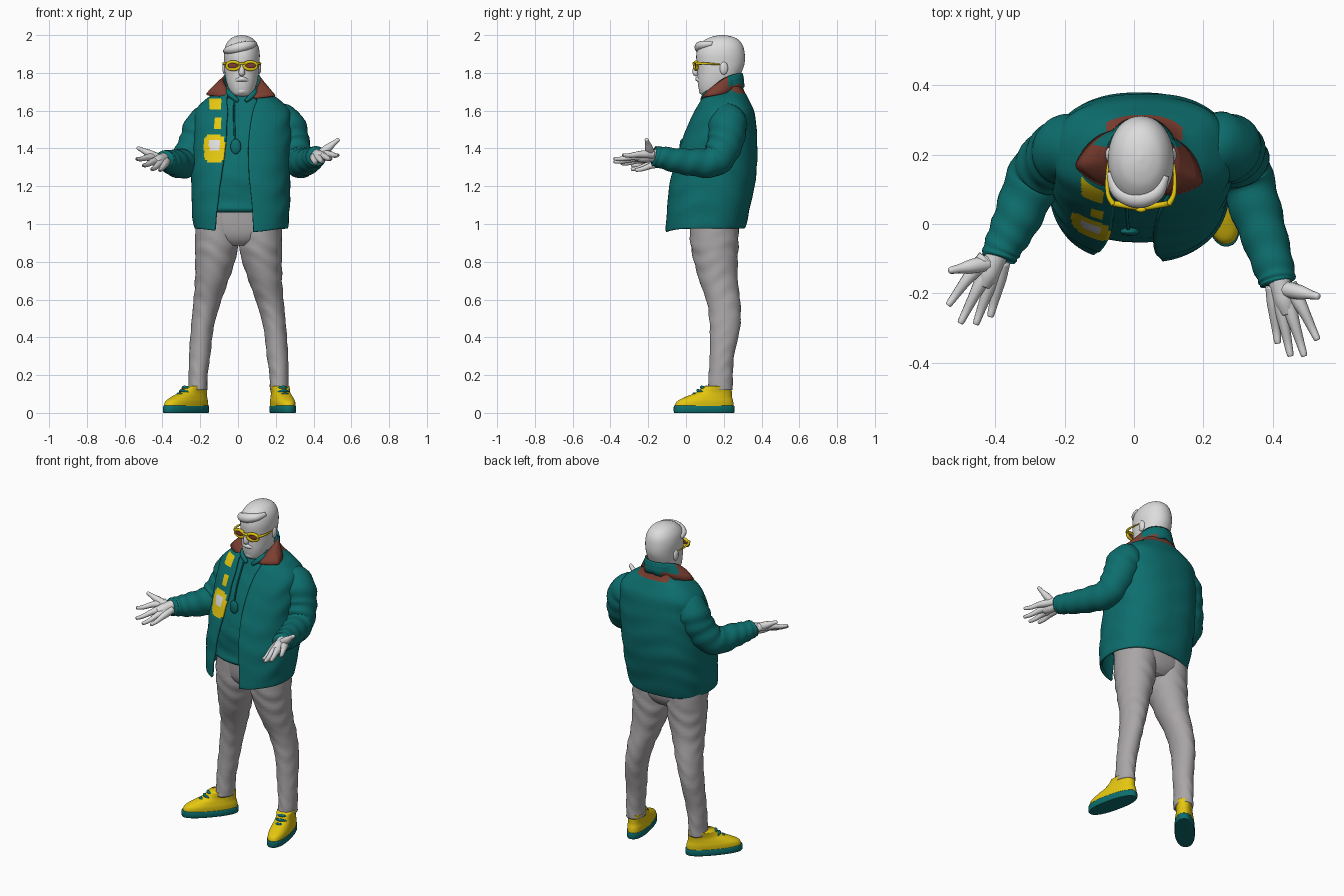
import bpy, bmesh, math
from math import sin, cos, pi, asin, exp
from mathutils import Vector


def material(name, r, g, b):
    m = bpy.data.materials.new(name)
    m.diffuse_color = (r, g, b, 1)
    return m


TEAL = material("teal", 0.004, 0.155, 0.155)
GREY = material("trouser grey", 0.40, 0.38, 0.385)
PALE = material("pale", 0.72, 0.72, 0.72)
YELLOW = material("yellow", 0.78, 0.57, 0.005)
BROWN = material("brown", 0.20, 0.048, 0.03)


def spline(keys, steps):
    """Smooth interpolation through a list of equal-length tuples."""
    out = []
    for i in range(len(keys) - 1):
        a, b, c, d = (keys[min(max(j, 0), len(keys) - 1)] for j in range(i - 1, i + 3))
        for s in range(steps):
            t = s / steps
            out.append([0.5 * (2 * q + (r - p) * t + (2 * p - 5 * q + 4 * r - u) * t * t
                               + (3 * q - p - 3 * r + u) * t ** 3) for p, q, r, u in zip(a, b, c, d)])
    return out + [list(keys[-1])]


def finish(bm, name, mats, rule=None):
    bmesh.ops.recalc_face_normals(bm, faces=bm.faces)
    for f in bm.faces:
        f.smooth = True
        if rule:
            f.material_index = rule(f.calc_center_median())
    me = bpy.data.meshes.new(name)
    bm.to_mesh(me)
    bm.free()
    for m in mats:
        me.materials.append(m)
    ob = bpy.data.objects.new(name, me)
    bpy.context.collection.objects.link(ob)
    return ob


def skin_rows(name, rows, mats, closed=True, caps=True, rule=None):
    bm = bmesh.new()
    vs = [[bm.verts.new(p) for p in r] for r in rows]
    n = len(rows[0])
    for a, b in zip(vs, vs[1:]):
        for i in range(n if closed else n - 1):
            j = (i + 1) % n
            bm.faces.new((a[i], a[j], b[j], b[i]))
    if caps and closed:
        bm.faces.new(vs[0][::-1])
        bm.faces.new(vs[-1])
    return finish(bm, name, mats, rule)


def power(v, p):
    return math.copysign(abs(v) ** p, v)


def loft(name, keys, mat, n=40, p=1.0, steps=6, fold=0.0):
    """Stack of horizontal rings: (z, cx, cy, rx, ry)."""
    rows = []
    for z, cx, cy, rx, ry in spline(keys, steps):
        ring = []
        for i in range(n):
            t = 2 * pi * i / n
            k = 1 + fold * sin(z * 70 + 3 * sin(t * 2)) * sin(t + z * 9)
            ring.append((cx + k * rx * power(sin(t), p), cy - k * ry * power(cos(t), p), z))
        rows.append(ring)
    return skin_rows(name, rows, [mat])


def tube(name, keys, mat, n=14, steps=5, fold=0.0):
    """Round tube along (x, y, z, radius) points."""
    pts = spline(keys, steps)
    rows, u = [], Vector((0.3, 0.2, 0.9))
    for i, q in enumerate(pts):
        t = (Vector(pts[min(i + 1, len(pts) - 1)][:3]) - Vector(pts[max(i - 1, 0)][:3])).normalized()
        u = (u - t * u.dot(t)).normalized()
        w = t.cross(u)
        ring = []
        for j in range(n):
            a = 2 * pi * j / n
            r = q[3] * (1 + fold * sin(i * 1.3 + 2 * sin(a)))
            ring.append(Vector(q[:3]) + u * r * cos(a) + w * r * sin(a))
        rows.append(ring)
    return skin_rows(name, rows, [mat])


def blob(name, loc, size, mat):
    bm = bmesh.new()
    bmesh.ops.create_uvsphere(bm, u_segments=20, v_segments=12, radius=1)
    for v in bm.verts:
        v.co = Vector(loc) + Vector(c * s for c, s in zip(v.co, size))
    return finish(bm, name, [mat])


# trousers
LEG = [(.12, .215, .18, .05, .066), (.2, .214, .184, .05, .064), (.3, .206, .19, .056, .064),
       (.45, .192, .206, .06, .08), (.58, .168, .2, .072, .088), (.7, .142, .172, .088, .102),
       (.82, .122, .156, .108, .118), (.92, .115, .15, .115, .128), (1.1, .11, .15, .115, .13)]
for side, s in (("left", 1), ("right", -1)):
    loft(side + "_trouser_leg", [(z, s * x + .003, y, a, b) for z, x, y, a, b in LEG], GREY, fold=.03)
loft("trouser_seat", [(.885, 0, .15, .1, .085), (.92, 0, .15, .17, .115), (.98, 0, .15, .222, .13),
                      (1.12, 0, .15, .22, .135)], GREY, p=.9)

# shoes: upper, sole and laces, turned outwards
for side, x, y, deg in (("left", .237, .096, 13), ("right", -.275, .118, -42)):
    parts = [
        loft(side + "_shoe", [(.03, 0, 0, .055, .16), (.06, 0, .005, .055, .152), (.085, 0, .025, .05, .125),
                              (.11, 0, .055, .046, .094), (.142, 0, .072, .05, .076)], YELLOW, p=.85),
        loft(side + "_sole", [(0, 0, 0, .053, .159), (.004, 0, 0, .057, .164), (.034, 0, 0, .057, .164),
                              (.038, 0, 0, .053, .16)], TEAL, p=.85, steps=2)]
    for k in range(3):
        yy, zz = -.055 + .021 * k, .1 + .018 * k
        parts.append(tube(side + "_lace", [(-.03, yy + .02, zz - .008, .006), (0, yy, zz, .009),
                                           (.03, yy + .02, zz - .008, .006)], TEAL, n=8))
    for o in parts:
        o.location = (x, y, 0)
        o.rotation_euler[2] = math.radians(deg)

# jumper
loft("jumper", [(1.06, .01, .13, .2, .165), (1.08, .01, .125, .215, .178), (1.13, .01, .13, .215, .175),
                (1.25, .01, .14, .22, .19), (1.4, .015, .16, .215, .172), (1.52, .02, .18, .2, .15),
                (1.61, .02, .19, .17, .115), (1.67, .02, .19, .11, .088), (1.715, .02, .19, .083, .08)],
     TEAL, p=.85, fold=.015)
tube("jumper_cord", [(-.02, .09, 1.66, .005), (-.02, .02, 1.53, .005), (-.015, -.022, 1.42, .005)], TEAL, n=8)
blob("cord_pendant", (-.012, -.022, 1.41), (.028, .012, .04), TEAL)
for s in (-1, 1):
    tube("shirt_collar", [(.02 + s * .085, .17, 1.715, .014), (.02 + s * .06, .105, 1.685, .016),
                          (.02 + s * .02, .085, 1.65, .01)], TEAL, n=10)

# open jacket shell: (z, cx, cy, rx, ry, left edge x, right edge x)
JACKET = [(.975, .015, .10, .24, .203, -.125, .08), (.99, .015, .103, .25, .213, -.123, .082),
          (1.1, .015, .12, .26, .222, -.11, .075), (1.25, .015, .145, .262, .226, -.09, .06),
          (1.4, .02, .17, .262, .208, -.068, .055), (1.52, .025, .19, .262, .182, -.06, .065),
          (1.60, .025, .202, .25, .158, -.055, .08), (1.66, .022, .205, .195, .127, -.06, .1),
          (1.70, .02, .21, .13, .1, -.05, .09), (1.73, .02, .21, .1, .087, -.045, .085)]
P, N = .82, 150
rows = []
for z, cx, cy, rx, ry, xl, xr in spline(JACKET, 12):
    t0 = asin(min(1, (xr - cx) / rx) ** (1 / P))
    t1 = 2 * pi - asin(min(1, (cx - xl) / rx) ** (1 / P))
    row = []
    for i in range(N + 1):
        t = t0 + (t1 - t0) * i / N
        k = 1 + .01 * sin(z * 45 + 2 * sin(3 * t)) * sin(2 * t + z * 8)
        dip = .02 * max(0, 1 - (z - .97) / .15) * max(0, cos(t)) ** 4
        row.append((cx + k * rx * power(sin(t), P), cy - k * ry * power(cos(t), P), z - dip))
    rows.append(row)


def jacket_rule(c):
    x, z = c.x + .125, c.z - 1.4
    if c.y < .15:
        if abs(x) < .027 and abs(z - .015) < .03:
            return 2
        if (x / .056) ** 4 + (z / .073) ** 4 < 1:
            return 1
        if abs(x - .005) < .032 and abs(z - .235) < .028 or abs(x - .018) < .016 and abs(z - .135) < .03:
            return 1
    return 3 if c.z > 1.69 and c.y > .24 and -.08 < c.x < .14 else 0


jacket = skin_rows("jacket", rows, [TEAL, YELLOW, PALE, BROWN], closed=False, rule=jacket_rule)
jacket.modifiers.new("cloth", "SOLIDIFY").thickness = .014

# jacket collar with open wings
angles = [math.radians(-150 + 4 * i) for i in range(76)]


def collar_point(a, k):
    d = abs(math.degrees(a))
    base = (.086, 1.70 - .04 * (d / 150) ** 2)
    top = (.1, 1.80 - .13 * (d / 150) ** 3)
    peak, reach = (115, .088) if a > 0 else (100, .085)
    wing = (.11 + reach * max(0, 1 - abs(d - peak) / 52) ** 1.15, 1.728 - .045 * d / 110)
    a0, b0, f = (base, top, k) if k <= 1 else (top, wing, k - 1)
    r, z = (p + (q - p) * f for p, q in zip(a0, b0))
    return (.02 + r * sin(a), .2 + r * cos(a), z + .012 * sin(pi * f) * (k > 1))


collar = skin_rows("jacket_collar", [[collar_point(a, k / 4) for a in angles] for k in range(9)], [BROWN, TEAL],
                   closed=False, rule=lambda c: int(c.y > .225 and c.z > 1.73))
collar.modifiers.new("cloth", "SOLIDIFY").thickness = .01

# sleeves
tube("left_sleeve", [(.15, .225, 1.56, .085), (.25, .222, 1.525, .1), (.287, .205, 1.42, .094),
                     (.318, .145, 1.33, .082), (.365, .0, 1.33, .07), (.405, -.13, 1.352, .058),
                     (.415, -.17, 1.36, .052)], TEAL, n=32, steps=8, fold=.035)
tube("right_sleeve", [(-.09, .225, 1.555, .085), (-.178, .218, 1.52, .1), (-.225, .195, 1.42, .092),
                      (-.285, .135, 1.325, .082), (-.34, .01, 1.325, .068), (-.38, -.07, 1.335, .055),
                      (-.39, -.1, 1.34, .05)], TEAL, n=32, steps=8, fold=.035)


# hands with palms turned up
def hand(side, wrist, thumb, tips):
    w = Vector(wrist)
    mid = sum((Vector(t) for t in tips), Vector()) / 4
    tube(side + "_wrist", [(*w.lerp(mid, -.25), .031), (*w, .032), (*w.lerp(mid, .22), .031),
                           (*w.lerp(mid, .42), .022)], PALE)
    for t in tips:
        t = Vector(t)
        root = w + (t - mid) * .4
        knuckle = w.lerp(mid, .5) + (t - mid) * .74
        bend = knuckle.lerp(t, .55) + Vector((0, 0, -.004))
        tube(side + "_finger", [(*root, .023), (*root.lerp(knuckle, .6), .021), (*knuckle, .0165), (*bend, .0125),
                                (*t.lerp(bend, .1), .0095), (*t, .004)], PALE, n=10)
    t = Vector(thumb)
    tube(side + "_thumb", [(*w, .024), (*w.lerp(t, .45), .022), (*w.lerp(t, .75), .014),
                           (*w.lerp(t, .96), .01), (*t, .004)], PALE, n=10)


hand("left", (.425, -.185, 1.36), (.535, -.21, 1.45),
     [(.415, -.345, 1.32), (.452, -.382, 1.33), (.492, -.382, 1.345), (.53, -.335, 1.365)])
hand("right", (-.405, -.11, 1.34), (-.535, -.135, 1.405),
     [(-.415, -.268, 1.285), (-.457, -.29, 1.29), (-.502, -.287, 1.31), (-.537, -.235, 1.345)])

# head, neck and face
tube("neck", [(.02, .21, 1.6, .078), (.02, .2, 1.68, .076), (.02, .195, 1.78, .078)], PALE, n=28)
loft("head", [(1.675, .02, .125, .02, .022), (1.685, .02, .13, .048, .05), (1.71, .02, .145, .066, .076),
              (1.75, .02, .165, .081, .103), (1.8, .02, .177, .09, .116), (1.85, .02, .183, .093, .127),
              (1.9, .02, .183, .095, .128), (1.945, .02, .185, .086, .116), (1.978, .02, .19, .063, .085),
              (1.994, .02, .192, .034, .045), (2.0, .02, .192, .006, .008)], PALE, p=.95)
tube("hair_fringe", [(-.068, .15, 1.915, .012), (-.045, .095, 1.922, .022), (.01, .073, 1.935, .028),
                     (.065, .09, 1.948, .022), (.09, .14, 1.955, .012)], PALE)
tube("nose", [(.02, .06, 1.85, .01), (.02, .05, 1.825, .013), (.02, .052, 1.8, .017), (.02, .062, 1.788, .01)], PALE)
tube("moustache", [(-.022, .085, 1.755, .008), (.02, .062, 1.768, .013), (.062, .085, 1.755, .008)], PALE, n=10)
blob("chin", (.02, .098, 1.705), (.035, .03, .024), PALE)
for s in (-1, 1):
    blob("ear", (.02 + s * .09, .2, 1.825), (.013, .022, .034), PALE)

# glasses
for s in (-1, 1):
    cx = .02 + s * .045
    tube("glasses_rim", [(cx + .034 * cos(a), .052 + .012 * (s * cos(a) * .5 + .1), 1.838 + .02 * sin(a), .009)
                         for a in (2 * pi * i / 12 for i in range(13))], YELLOW, n=8, steps=3)
    blob("glasses_lens", (cx, .051, 1.838), (.029, .0045, .016), BROWN)
    tube("glasses_arm", [(.02 + s * .079, .056, 1.85, .009), (.02 + s * .095, .085, 1.85, .007),
                         (.02 + s * .098, .135, 1.848, .005), (.02 + s * .094, .18, 1.845, .003)], YELLOW, n=8)
tube("glasses_bridge", [(.006, .045, 1.848, .007), (.02, .04, 1.85, .007), (.034, .045, 1.848, .007)], YELLOW, n=8)
